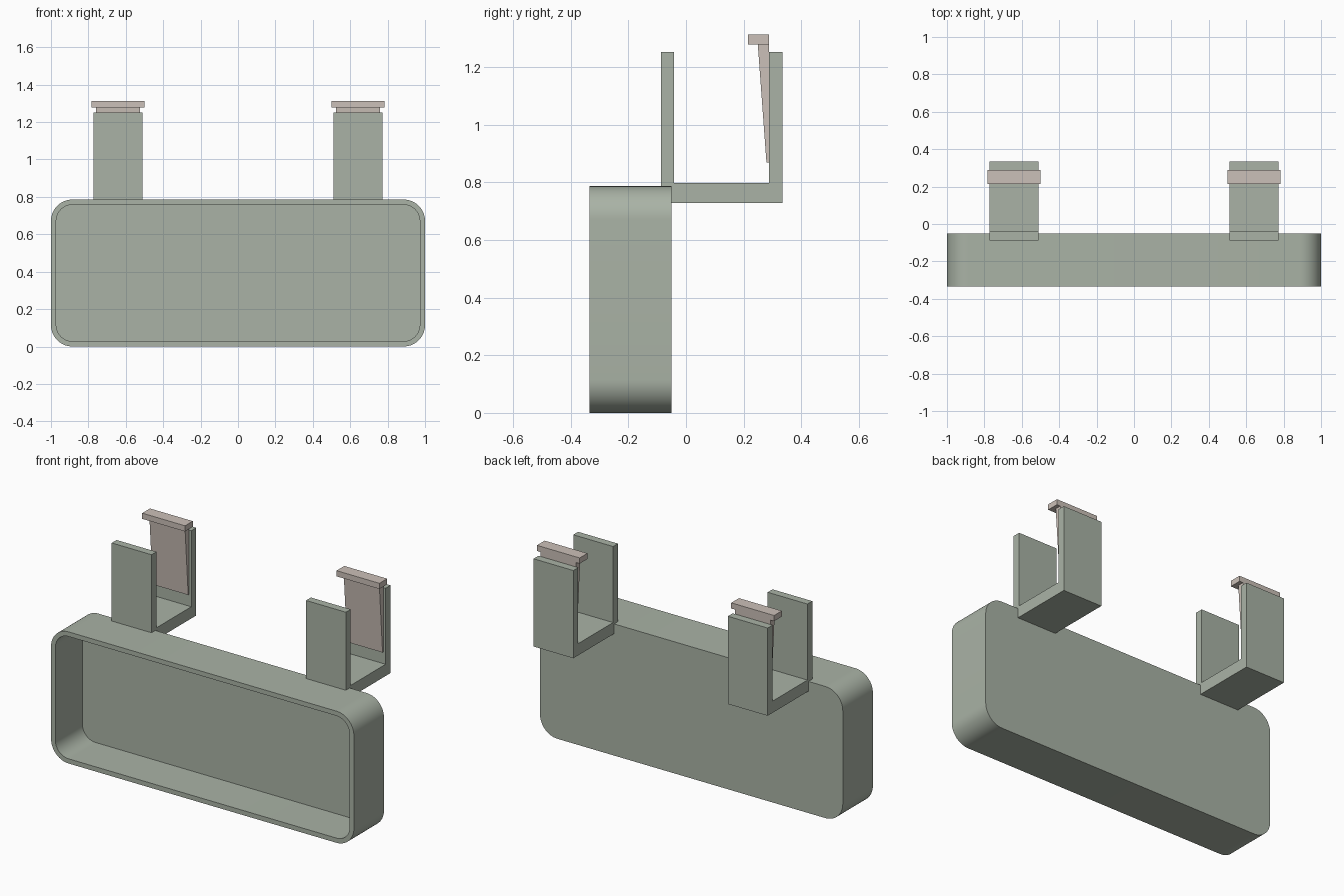
import bpy, bmesh, math

if "Cube" in bpy.data.objects:
    bpy.data.objects.remove(bpy.data.objects["Cube"])


def material(name, rgb):
    m = bpy.data.materials.new(name)
    m.diffuse_color = (*rgb, 1)
    m.use_nodes = True
    m.node_tree.nodes["Principled BSDF"].inputs["Base Color"].default_value = m.diffuse_color
    return m


SAGE = material("sage", (0.40, 0.45, 0.38))
BEIGE = material("beige", (0.60, 0.53, 0.48))


def finish(bm, name, mat):
    bmesh.ops.recalc_face_normals(bm, faces=bm.faces)
    mesh = bpy.data.meshes.new(name)
    bm.to_mesh(mesh)
    bm.free()
    mesh.materials.append(mat)
    ob = bpy.data.objects.new(name, mesh)
    bpy.context.collection.objects.link(ob)
    return ob


def rounded_rect(x0, x1, z0, z1, r, seg=14):
    pts = []
    corners = ((x1 - r, z1 - r), (x0 + r, z1 - r), (x0 + r, z0 + r), (x1 - r, z0 + r))
    for q, (cx, cz) in enumerate(corners):
        for i in range(seg + 1):
            a = math.radians(90 * (q + i / seg))
            pts.append((cx + r * math.cos(a), cz + r * math.sin(a)))
    return pts


def extrude_profile(name, yz, cx, width, mat):
    """Extrude a y-z outline along x, centred on cx."""
    bm = bmesh.new()
    face = bm.faces.new([bm.verts.new((cx - width / 2, y, z)) for y, z in yz])
    ext = bmesh.ops.extrude_face_region(bm, geom=[face])
    moved = [v for v in ext["geom"] if isinstance(v, bmesh.types.BMVert)]
    bmesh.ops.translate(bm, verts=moved, vec=(width, 0, 0))
    return finish(bm, name, mat)


# Open-fronted rounded tray: back, outer side, rim, inner side, floor
FRONT, BACK, FLOOR, TOP, WALL, R = -0.335, -0.051, -0.08, 0.786, 0.028, 0.115
outer = rounded_rect(-1, 1, 0, TOP, R)
inner = rounded_rect(-1 + WALL, 1 - WALL, WALL, TOP - WALL, R - WALL)
bm = bmesh.new()
loops = [[bm.verts.new((x, y, z)) for x, z in outline]
         for outline, y in ((outer, BACK), (outer, FRONT), (inner, FRONT), (inner, FLOOR))]
for a, b in zip(loops, loops[1:]):
    for i in range(len(a)):
        j = (i + 1) % len(a)
        bm.faces.new((a[i], a[j], b[j], b[i]))
bm.faces.new(loops[0])
bm.faces.new(loops[-1])
tray = finish(bm, "tray", SAGE)
bpy.context.view_layer.objects.active = tray
tray.select_set(True)
bpy.ops.object.shade_smooth_by_angle(angle=math.radians(30))

# U-shaped hooks (notched into the tray's top edge) and their wedges
hook = [(-0.087, 1.252), (-0.087, 0.772), (-0.065, 0.772), (-0.065, 0.728),
        (0.334, 0.728), (0.334, 1.252), (0.288, 1.252), (0.288, 0.798),
        (-0.041, 0.798), (-0.041, 1.252)]
wedge = [(0.288, 1.312), (0.215, 1.312), (0.215, 1.278), (0.249, 1.278),
         (0.279, 0.868), (0.288, 0.868)]
for side, cx in (("left", -0.642), ("right", 0.642)):
    extrude_profile(side + "_hook", hook, cx, 0.263, SAGE)
    extrude_profile(side + "_wedge", wedge[3:] + [(0.288, 1.278)], cx, 0.235, BEIGE)
    cap = wedge[:3] + [(0.288, 1.278)]
    extrude_profile(side + "_wedge_cap", cap, cx, 0.283, BEIGE)
